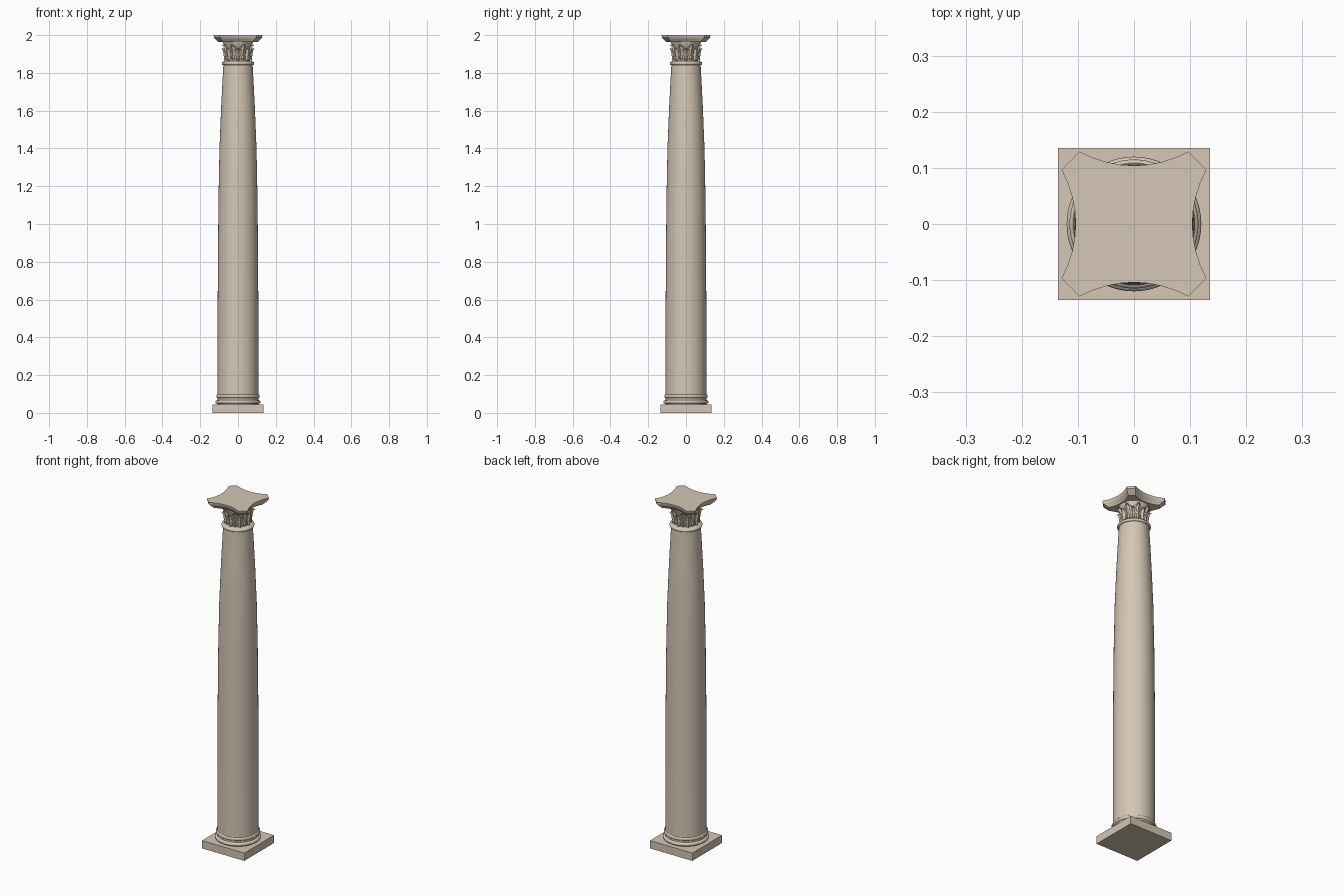
import bpy, bmesh, math
from math import sin, cos, pi

if "Cube" in bpy.data.objects:
    bpy.data.objects.remove(bpy.data.objects["Cube"])

stone = bpy.data.materials.new("stone")
stone.diffuse_color = (0.66, 0.57, 0.46, 1)
stone.use_nodes = True
stone.node_tree.nodes["Principled BSDF"].inputs["Base Color"].default_value = stone.diffuse_color


def finish(name, bm, smooth=True):
    bmesh.ops.recalc_face_normals(bm, faces=bm.faces)
    me = bpy.data.meshes.new(name)
    bm.to_mesh(me)
    bm.free()
    ob = bpy.data.objects.new(name, me)
    bpy.context.collection.objects.link(ob)
    me.materials.append(stone)
    if smooth:
        bpy.ops.object.select_all(action='DESELECT')
        ob.select_set(True)
        bpy.context.view_layer.objects.active = ob
        bpy.ops.object.shade_smooth_by_angle(angle=math.radians(35))
    return ob


def loft(name, rings, smooth=True):
    """Skin a stack of equal-length closed rings and cap both ends."""
    bm = bmesh.new()
    vs = [[bm.verts.new(p) for p in ring] for ring in rings]
    n = len(vs[0])
    for a, b in zip(vs, vs[1:]):
        for i in range(n):
            j = (i + 1) % n
            bm.faces.new((a[i], a[j], b[j], b[i]))
    bm.faces.new(vs[0][::-1])
    bm.faces.new(vs[-1])
    return finish(name, bm, smooth)


def lathe(name, profile, n=64):
    return loft(name, [[(r * cos(2 * pi * i / n), r * sin(2 * pi * i / n), z)
                        for i in range(n)] for r, z in profile])


def bead(r, z, h, bulge, steps=8):
    """Half-round moulding profile, from z up to z + h."""
    return [(r + bulge * sin(pi * k / steps), z + h * (1 - cos(pi * k / steps)) / 2)
            for k in range(steps + 1)]


# square plinth
s = 0.135
square = [(-s, -s), (s, -s), (s, s), (-s, s)]
loft("plinth", [[(x, y, z) for x, y in square] for z in (0, 0.045)], False)

# moulded base: lower torus, hollow, upper torus
lathe("base_moulding", [(0.108, 0.04), (0.108, 0.049)] + bead(0.112, 0.049, 0.018, 0.008)
      + [(0.109, 0.069), (0.108, 0.073), (0.109, 0.077)]
      + bead(0.109, 0.079, 0.018, 0.006) + [(0.107, 0.1)])

# shaft with a swelling taper
lathe("shaft", [(0.109, 0.09), (0.108, 0.115), (0.1075, 0.6), (0.1055, 0.9), (0.103, 1.15),
                (0.098, 1.4), (0.090, 1.6), (0.083, 1.74), (0.077, 1.85)])

# ring at the top of the shaft
lathe("neck_ring", [(0.07, 1.835), (0.077, 1.838)] + bead(0.078, 1.842, 0.017, 0.008)
      + [(0.074, 1.861), (0.066, 1.864)])

# capital bell
lathe("capital_bell", [(0.064, 1.855), (0.062, 1.875), (0.062, 1.90), (0.065, 1.925),
                       (0.071, 1.945), (0.078, 1.958), (0.08, 1.97)])


# lobed leaves wrapping the bell
def leaf_tier(name, count, turn, z0, height, r0, flare, half_width):
    bm = bmesh.new()
    rows, cols = 24, 8
    for k in range(count):
        a0 = turn + 2 * pi * k / count
        grid = []
        for i in range(rows + 1):
            t = i / rows
            # outline: broad body, notched into lobes, pointed tip
            w = half_width * (0.55 + 0.6 * sin(pi * min(t * 1.15, 1)))
            w *= (1 - t ** 5) * (0.68 + 0.32 * abs(sin(3.5 * pi * t + 0.5)))
            w = max(w, 0.001)
            curl = max(0, t - 0.8) / 0.2
            z = z0 + height * (t - 0.16 * curl ** 2)
            r = r0 + flare * t ** 2.5
            row = []
            for j in range(cols + 1):
                u = 2 * j / cols - 1
                # raised midrib, ribs beside it, drooping lobe tips
                rr = r + 0.004 * (1 - abs(u)) ** 2 + 0.0025 * cos(2 * pi * u) - 0.001 * u * u
                a = a0 + u * w / r0
                zz = z + 0.008 * abs(u) * (1 - t)
                row.append(bm.verts.new((rr * cos(a), rr * sin(a), zz)))
            grid.append(row)
        for p, q in zip(grid, grid[1:]):
            for j in range(cols):
                bm.faces.new((p[j], p[j + 1], q[j + 1], q[j]))
    ob = finish(name, bm)
    mod = ob.modifiers.new("thickness", 'SOLIDIFY')
    mod.thickness = 0.004
    mod.offset = 0


leaf_tier("upper_leaves", 8, pi / 8, 1.868, 0.092, 0.064, 0.021, 0.023)
leaf_tier("lower_leaves", 8, 0, 1.864, 0.074, 0.066, 0.014, 0.022)


# abacus: concave sides, clipped corners, tapering downwards
outline = []
for q in range(4):
    c, d = round(cos(q * pi / 2)), round(sin(q * pi / 2))
    for k in range(9):
        x = -0.097 + 0.194 * k / 8
        y = -(0.104 + 0.025 * (x / 0.097) ** 2)
        outline.append((x * c - y * d, x * d + y * c))
loft("abacus", [[(x * f, y * f, z) for x, y in outline]
                for f, z in ((0.8, 1.963), (0.84, 1.968), (0.93, 1.980), (0.99, 1.988), (1, 2.0))])
